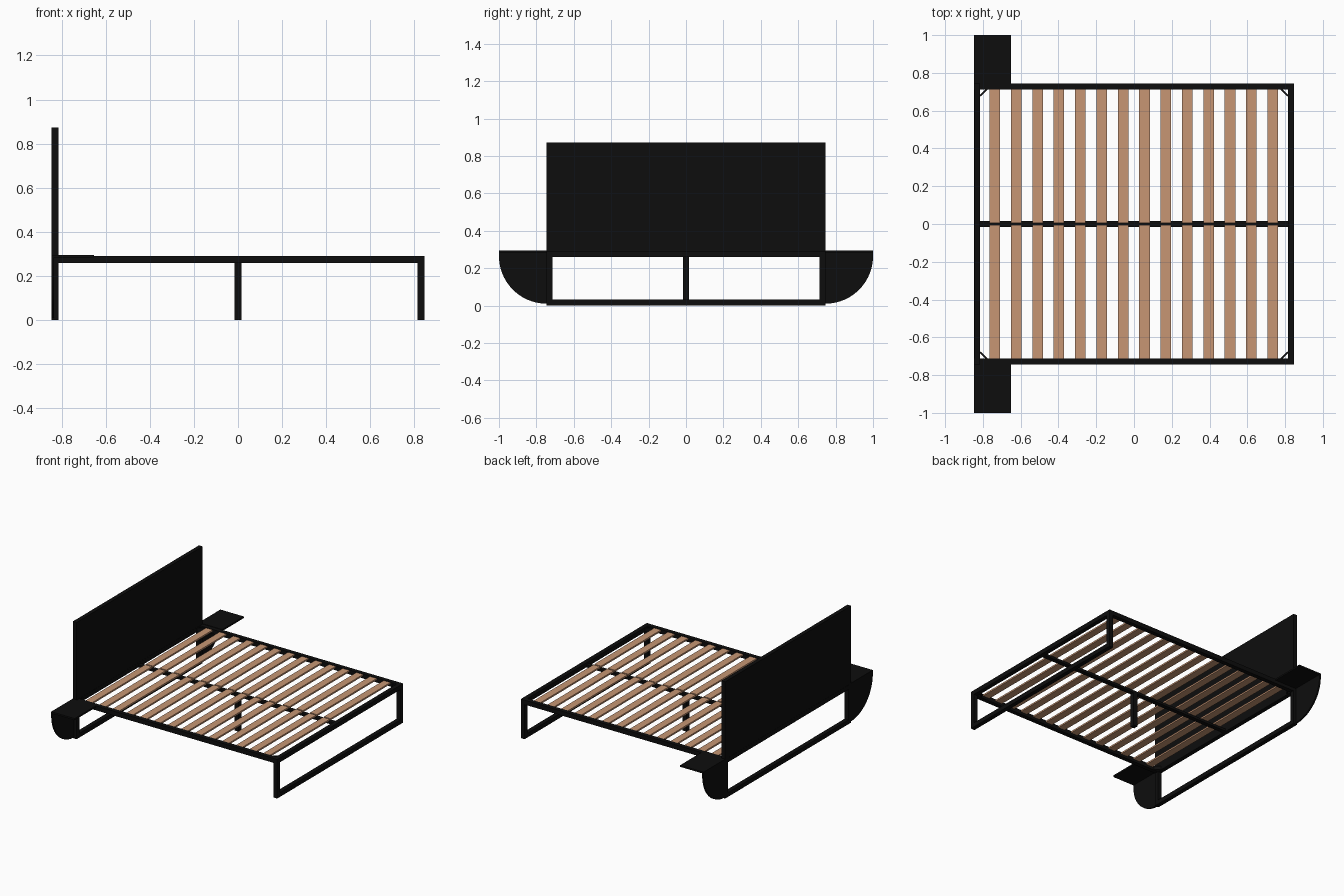
import bpy, bmesh, math
from mathutils import Matrix, Vector

if "Cube" in bpy.data.objects:
    bpy.data.objects.remove(bpy.data.objects["Cube"])


def material(name, rgb):
    m = bpy.data.materials.new(name)
    m.diffuse_color = (*rgb, 1)
    m.use_nodes = True
    m.node_tree.nodes["Principled BSDF"].inputs["Base Color"].default_value = m.diffuse_color
    return m


BLACK = material("black metal", (0.004, 0.004, 0.004))
WOOD = material("light wood", (0.57, 0.305, 0.175))


def finish(name, bm, mat):
    bmesh.ops.recalc_face_normals(bm, faces=bm.faces)
    me = bpy.data.meshes.new(name)
    bm.to_mesh(me)
    bm.free()
    me.materials.append(mat)
    ob = bpy.data.objects.new(name, me)
    bpy.context.collection.objects.link(ob)
    return ob


def box(name, x, y, z, mat=BLACK, turn=0):
    """Box from (min, max) ranges, optionally turned about its own vertical axis."""
    size = [r[1] - r[0] for r in (x, y, z)]
    mid = Vector([(r[0] + r[1]) / 2 for r in (x, y, z)])
    bm = bmesh.new()
    bmesh.ops.create_cube(bm, size=1, matrix=Matrix.Translation(mid)
                          @ Matrix.Rotation(turn, 4, 'Z') @ Matrix.Diagonal((*size, 1)))
    return finish(name, bm, mat)


def span(s, a, b):
    return (min(s * a, s * b), max(s * a, s * b))


X, Y, T = 0.846, 0.745, 0.032      # half length, half width, tube size
TOP, LOW = 0.292, 0.259            # rail top and underside

# frame rails, legs and floor bars
for s, side in ((-1, "front"), (1, "back")):
    box(f"{side}_side_rail", (-X, X), span(s, Y - T, Y), (LOW, TOP))
for sx, end in ((-1, "head"), (1, "foot")):
    xs = span(sx, X - T, X)
    box(f"{end}_rail", xs, (-Y + T, Y - T), (LOW, TOP))
    box(f"{end}_floor_bar", xs, (-Y + T, Y - T), (0, T))
    for sy, side in ((-1, "front"), (1, "back")):
        box(f"{end}_{side}_leg", xs, span(sy, Y - T, Y), (0, LOW))
        # diagonal corner brace
        cx, cy = sx * (X - T - 0.017), sy * (Y - T - 0.017)
        box(f"{end}_{side}_corner_brace", (cx - 0.025, cx + 0.025), (cy - 0.004, cy + 0.004),
            (LOW, TOP - 0.004), turn=-sx * sy * math.pi / 4)

# centre support
box("centre_rail", (-X + T, X - T), (-0.016, 0.016), (LOW, 0.277))
box("centre_leg", (-0.016, 0.016), (-0.016, 0.016), (0, LOW))

# slats in two rows, split at the centre rail
for i in range(14):
    c = -0.737 + i * 0.1132
    for s, side in ((-1, "front"), (1, "back")):
        box(f"{side}_slat_{i + 1}", (c - 0.028, c + 0.028), span(s, 0.005, Y - T),
            (0.277, 0.289), WOOD)

# headboard: panel between two posts
box("headboard_panel", (-X + 0.001, -X + T - 0.001), (-Y + T, Y - T), (TOP, 0.873))
for s, side in ((-1, "front"), (1, "back")):
    box(f"{side}_headboard_post", (-X, -X + T), span(s, Y - T, Y), (TOP, 0.873))

# bedside tables: thin shelf with a quarter round back panel
R, ZB, ZT, TH = 0.255, 0.01, 0.295, 0.012
for s, side in ((-1, "front"), (1, "back")):
    box(f"{side}_bedside_shelf", (-X, -0.652), span(s, Y, 1), (ZT - TH, ZT))
    pts = [(Y - T, ZT - TH), (Y - T, ZB)]
    for k in range(25):
        a = k / 24 * math.pi / 2
        pts.append((Y + R * math.sin(a), ZB + R - R * math.cos(a)))
    pts.append((1, ZT - TH))
    bm = bmesh.new()
    face = bm.faces.new([bm.verts.new((-X, s * y, z)) for y, z in pts])
    ext = bmesh.ops.extrude_face_region(bm, geom=[face])
    bmesh.ops.translate(bm, vec=(TH, 0, 0),
                        verts=[v for v in ext["geom"] if isinstance(v, bmesh.types.BMVert)])
    finish(f"{side}_bedside_panel", bm, BLACK)
